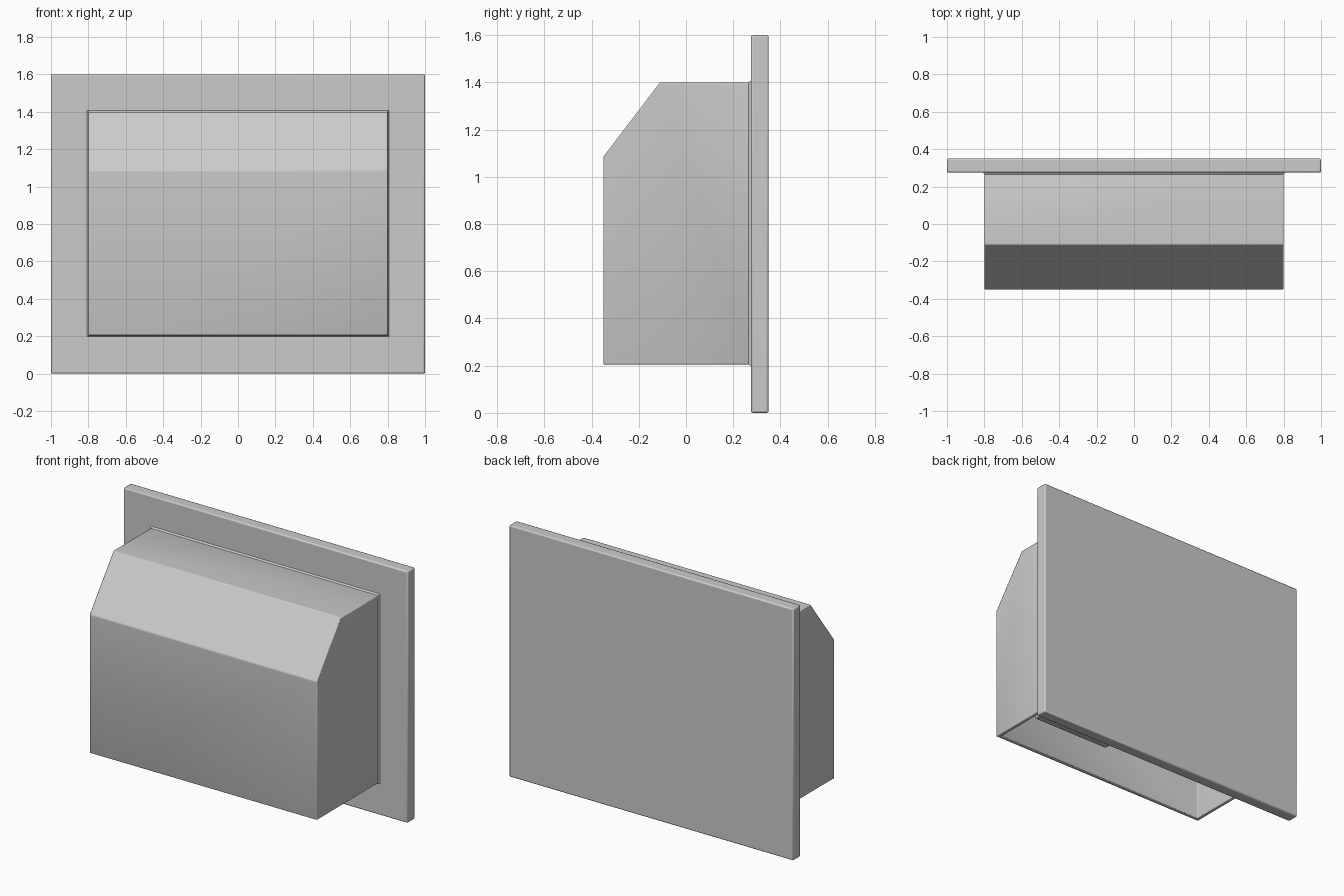
import bpy, bmesh, math

if "Cube" in bpy.data.objects:
    bpy.data.objects.remove(bpy.data.objects["Cube"])


def finish(name, bm, bevel=0.0, wall=0.0):
    bmesh.ops.recalc_face_normals(bm, faces=bm.faces)
    me = bpy.data.meshes.new(name)
    bm.to_mesh(me)
    bm.free()
    ob = bpy.data.objects.new(name, me)
    bpy.context.collection.objects.link(ob)
    if wall:
        s = ob.modifiers.new("Wall", 'SOLIDIFY')
        s.thickness = wall
        s.offset = -1
        s.use_even_offset = True
    if bevel:
        b = ob.modifiers.new("Bevel", 'BEVEL')
        b.width = bevel
        b.segments = 2
        b.limit_method = 'ANGLE'
        b.angle_limit = math.radians(30)
    bpy.ops.object.select_all(action='DESELECT')
    ob.select_set(True)
    bpy.context.view_layer.objects.active = ob
    bpy.ops.object.shade_smooth_by_angle(angle=math.radians(30))
    return ob


def prism(profile, x0, x1, skip=()):
    """Extrude a (y, z) profile along x, leaving out the skipped sides."""
    bm = bmesh.new()
    a = [bm.verts.new((x0, y, z)) for y, z in profile]
    b = [bm.verts.new((x1, y, z)) for y, z in profile]
    bm.faces.new(a)
    bm.faces.new(b[::-1])
    n = len(profile)
    for i in range(n):
        if i not in skip:
            j = (i + 1) % n
            bm.faces.new((a[i], b[i], b[j], a[j]))
    # normals must point outwards before the walls are thickened
    bmesh.ops.recalc_face_normals(bm, faces=bm.faces)
    front = min(bm.faces, key=lambda f: f.calc_center_median().y)
    if front.normal.y > 0:
        bmesh.ops.reverse_faces(bm, faces=bm.faces)
    return bm


def rect(y0, y1, z0, z1):
    return [(y1, z0), (y0, z0), (y0, z1), (y1, z1)]


# wall plate
finish("back_plate", prism(rect(0.275, 0.35, 0, 1.6), -1, 1), bevel=0.008)

# hollow hood, open underneath and at the back
hood = [(0.28, 0.205), (-0.35, 0.205), (-0.35, 1.085), (-0.11, 1.4), (0.28, 1.4)]
finish("hood_shell", prism(hood, -0.8, 0.8, skip=(0, 4)), bevel=0.005, wall=0.025)

# small flare where the hood meets the plate
bm = bmesh.new()
rings = []
for y, g in ((0.262, 0.0), (0.278, 0.01)):
    rings.append([bm.verts.new((sx * (0.798 + g), y, z)) for sx, z in
                  ((-1, 0.206 - g), (1, 0.206 - g), (1, 1.399 + g), (-1, 1.399 + g))])
for r in rings:
    bm.faces.new(r)
for i in range(4):
    j = (i + 1) % 4
    bm.faces.new((rings[0][i], rings[0][j], rings[1][j], rings[1][i]))
finish("hood_flare", bm)

# open-bottomed duct inside the hood, off to one side
finish("inner_duct", prism(rect(-0.09, 0.27, 0.25, 0.9), 0.15, 0.71, skip=(0,)),
       bevel=0.004, wall=0.04)
